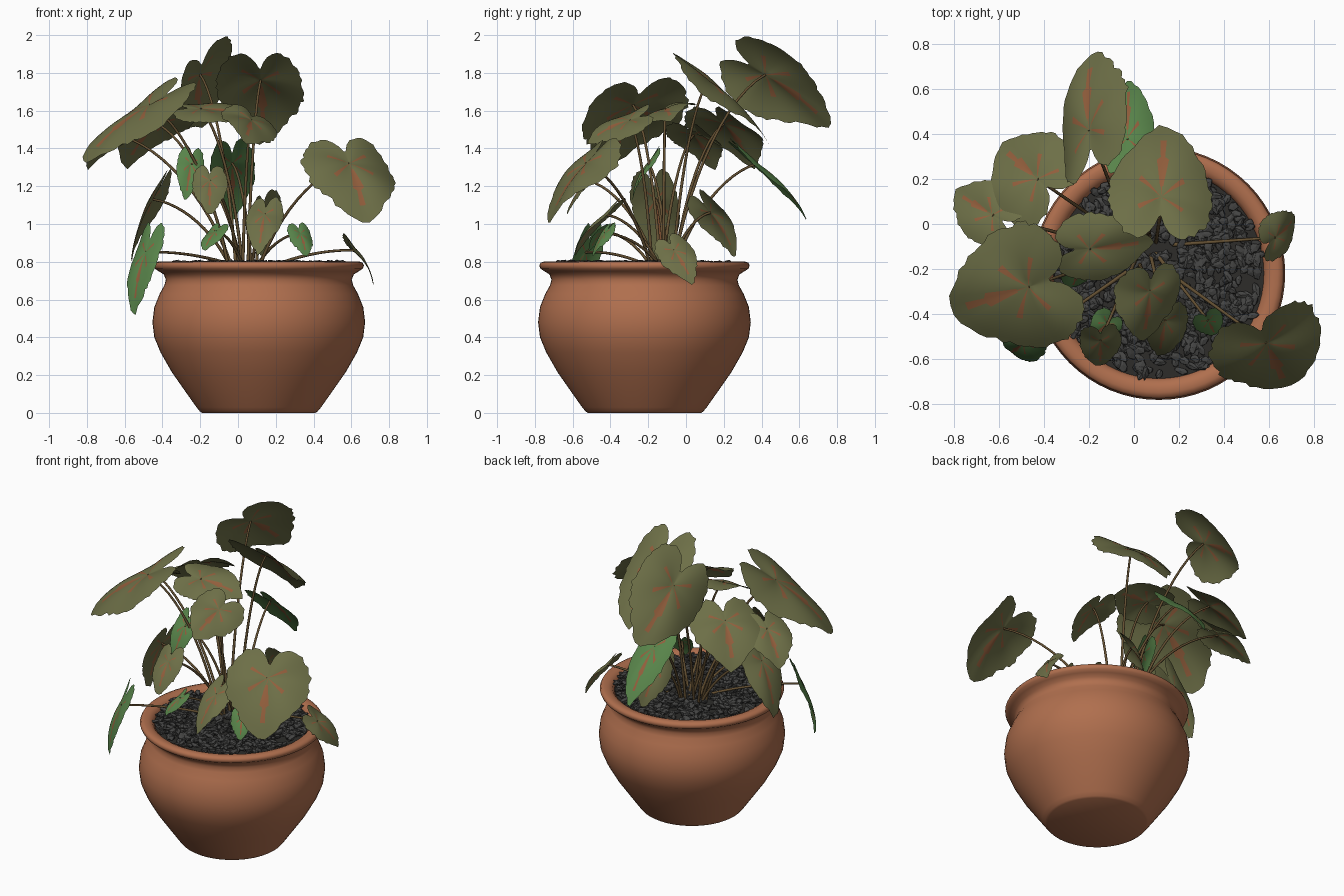
import bpy, bmesh, math, random
from mathutils import Vector, Matrix

random.seed(4)
if "Cube" in bpy.data.objects:
    bpy.data.objects.remove(bpy.data.objects["Cube"], do_unlink=True)


def material(name, *rgb):
    linear = [((c / 255 + 0.055) / 1.055) ** 2.4 for c in rgb] + [1]
    mat = bpy.data.materials.new(name)
    mat.diffuse_color = linear
    mat.use_nodes = True
    shader = mat.node_tree.nodes["Principled BSDF"]
    shader.inputs["Base Color"].default_value = linear
    shader.inputs["Roughness"].default_value = 0.8
    return mat


TERRACOTTA = material("terracotta", 176, 111, 78)
SOIL = material("dark soil", 45, 44, 42)
STONE = material("charcoal stone", 68, 68, 67)
OLIVE = material("olive leaf", 109, 111, 71)
GREEN = material("fresh green leaf", 88, 132, 74)
VEIN = material("rust vein", 146, 94, 60)
STEM = material("brown stem", 100, 80, 50)
CENTRE = Vector((0.11, -0.22, 0))


def add_mesh(name, bm, mats, smooth=None):
    mesh = bpy.data.meshes.new(name)
    bm.to_mesh(mesh)
    bm.free()
    obj = bpy.data.objects.new(name, mesh)
    bpy.context.collection.objects.link(obj)
    for mat in mats:
        mesh.materials.append(mat)
    if smooth:
        bpy.ops.object.select_all(action="DESELECT")
        obj.select_set(True)
        bpy.context.view_layer.objects.active = obj
        bpy.ops.object.shade_smooth_by_angle(angle=math.radians(smooth))
    return obj


def lathe(name, profile, mat, steps=64):
    bm = bmesh.new()
    verts = [bm.verts.new((r, 0, z)) for r, z in profile]
    edges = [bm.edges.new(pair) for pair in zip(verts, verts[1:])]
    bmesh.ops.spin(bm, geom=verts + edges, axis=(0, 0, 1), cent=(0, 0, 0),
                   angle=math.tau, steps=steps)
    bmesh.ops.remove_doubles(bm, verts=bm.verts, dist=0.0005)
    bmesh.ops.recalc_face_normals(bm, faces=bm.faces)
    obj = add_mesh(name, bm, [mat], 55)
    obj.location = CENTRE
    return obj


# Round-bellied pot with a rolled rim, and the soil inside it
lathe("pot", [(0, 0), (0.3, 0), (0.312, 0.008), (0.33, 0.03),
              (0.39, 0.115), (0.46, 0.215), (0.52, 0.32), (0.553, 0.4), (0.563, 0.48),
              (0.553, 0.56), (0.525, 0.63), (0.5, 0.675), (0.492, 0.705), (0.503, 0.733),
              (0.53, 0.75), (0.55, 0.763), (0.557, 0.78), (0.55, 0.795), (0.53, 0.802),
              (0.505, 0.8), (0.482, 0.79), (0.468, 0.765), (0.46, 0.7)], TERRACOTTA)
lathe("soil", [(0, 0.772), (0.468, 0.772)], SOIL)

# Angular gravel scattered over the soil
bm = bmesh.new()
for _ in range(750):
    r, a = 0.46 * math.sqrt(random.random()), random.uniform(0, math.tau)
    size = Matrix.Diagonal((random.uniform(0.024, 0.04), random.uniform(0.015, 0.022), 0.012, 1))
    tilt = Matrix.Rotation(random.uniform(-0.4, 0.4), 4, "Y")
    turn = Matrix.Rotation(random.uniform(0, math.tau), 4, "Z")
    spot = Matrix.Translation((r * math.cos(a), r * math.sin(a), random.uniform(0.776, 0.796)))
    new = bmesh.ops.create_icosphere(bm, subdivisions=1, radius=1,
                                     matrix=spot @ turn @ tilt @ size)
    for v in new["verts"]:
        v.co += Vector([random.uniform(-0.003, 0.003) for _ in range(3)])
add_mesh("gravel", bm, [STONE]).location = CENTRE

# Heart outline: angle from the tip in degrees, distance from the stem joint
HEART = [(0, 1), (12, 0.85), (30, 0.7), (55, 0.62), (85, 0.56), (115, 0.56),
         (140, 0.57), (155, 0.53), (168, 0.4), (176, 0.25), (180, 0.17)]
RINGS, SPOKES = 8, 64


def heart_radius(angle):
    deg = abs(math.degrees(angle))
    for (a, ra), (b, rb) in zip(HEART, HEART[1:]):
        if deg <= b:
            return ra + (rb - ra) * (deg - a) / (b - a)
    return HEART[-1][1]


def is_vein(spoke, ring):
    if spoke == 0:
        return ring < RINGS - 1
    if spoke == 1:
        return 1 < ring < RINGS - 3
    return spoke in (8, 9, 21, 22) and ring < RINGS - 3


def leaf(name, joint, tip, width, roll, mat):
    joint, tip = Vector(joint), Vector(tip)
    axis = tip - joint
    length = axis.length
    axis.normalize()
    side = Matrix.Rotation(-math.radians(roll), 3, axis) @ axis.cross((0, 0, 1)).normalized()
    normal = side.cross(axis)
    phase = random.uniform(0, math.tau)
    bm = bmesh.new()
    hub = bm.verts.new(joint)
    previous = None
    angles = [(i + 0.5) / SPOKES * math.tau - math.pi for i in range(SPOKES)]
    ragged = [random.uniform(0.95, 1.03) for _ in angles]
    for ring in range(1, RINGS + 1):
        row = []
        for angle, rag in zip(angles, ragged):
            r = heart_radius(angle) * ring / RINGS * (rag if ring == RINGS else 1)
            u = r * math.sin(angle) * width / 1.14
            v = r * math.cos(angle)
            # Arched midrib, raised crease, drooping wavy margins
            arch = 0.25 * v * (1 - v) if v > 0 else 0.2 * v
            lift = arch * length + 0.16 * abs(u) - 0.7 * u * u / width
            lift += 0.05 * width * r * math.sin(3 * angle + phase)
            row.append(bm.verts.new(joint + side * u + axis * v * length + normal * lift))
        for i in range(SPOKES):
            j = (i + 1) % SPOKES
            if previous:
                face = bm.faces.new((previous[i], row[i], row[j], previous[j]))
            else:
                face = bm.faces.new((hub, row[i], row[j]))
            # Rust colour along the midrib and the side veins
            if is_vein(abs(i + 1 - SPOKES // 2), ring):
                face.material_index = 1
        previous = row
    bmesh.ops.recalc_face_normals(bm, faces=bm.faces)
    add_mesh(name, bm, [mat, VEIN], 60)


# Leaves: joint, tip, width, roll about the midrib
UPPER = {
    "top_back_leaf": ((-0.2, 0.42, 1.79), (-0.16, 0.78, 1.49), 0.48, 54),
    "centre_back_leaf": ((0.12, 0.12, 1.76), (0.13, 0.43, 1.4), 0.47, -5),
    "large_right_leaf": ((-0.47, -0.28, 1.63), (-0.81, -0.38, 1.28), 0.58, 6),
    "large_left_leaf": ((0.59, -0.53, 1.32), (0.68, -0.73, 1.0), 0.52, 0),
    "front_centre_leaf": ((0.07, -0.3, 1.55), (0.03, -0.52, 1.42), 0.32, 28),
    "inner_leaf": ((-0.2, -0.11, 1.61), (0.1, -0.07, 1.55), 0.32, -20),
    "back_right_leaf": ((-0.43, 0.2, 1.53), (-0.61, 0.36, 1.3), 0.44, 0),
    "outer_right_leaf": ((-0.63, 0.04, 1.47), (-0.81, 0.15, 1.29), 0.29, 0),
}
LOWER = {
    "drooping_right_leaf": ((-0.45, -0.16, 1.13), (-0.56, -0.13, 0.78), 0.27, 0),
    "rim_left_leaf": ((0.63, -0.06, 0.86), (0.72, 0.04, 0.68), 0.2, -35),
    "low_front_leaf": ((0.14, -0.43, 1.05), (0.11, -0.59, 0.83), 0.2, 0),
    "front_right_leaf": ((-0.15, -0.52, 1.23), (-0.15, -0.63, 1.04), 0.19, 0),
    "low_back_leaf": ((0.13, 0.13, 1.06), (0.14, 0.27, 0.82), 0.23, 45),
}
FRESH = {
    "green_back_leaf": ((-0.03, 0.38, 1.32), (-0.02, 0.64, 1.0), 0.24, 5),
    "green_hanging_leaf": ((-0.49, -0.53, 0.85), (-0.55, -0.57, 0.51), 0.2, 10),
    "green_inner_leaf": ((-0.25, -0.2, 1.32), (-0.28, -0.29, 1.12), 0.15, 25),
    "green_left_sprout": ((0.33, -0.43, 0.95), (0.36, -0.49, 0.82), 0.14, 0),
    "green_right_sprout": ((-0.12, -0.44, 0.96), (-0.18, -0.51, 0.85), 0.14, 0),
}
joints = []
for group, mat in ((UPPER, OLIVE), (LOWER, OLIVE), (FRESH, GREEN)):
    for name, (joint, tip, width, roll) in group.items():
        leaf(name, joint, tip, width, roll, mat)
        joints.append(Vector(joint))

# Thin stems arching from the crown to every leaf
curve = bpy.data.curves.new("stems", "CURVE")
curve.dimensions = "3D"
curve.bevel_depth = 0.009
curve.bevel_resolution = 2
curve.resolution_u = 12
curve.materials.append(STEM)
for joint in joints:
    spread = Vector((joint.x, joint.y + 0.1, 0))
    base = Vector((0.04, -0.11, 0.77)) + 0.15 * spread
    base += Vector((random.uniform(-0.04, 0.04), random.uniform(-0.04, 0.04), 0))
    across = joint - base
    across.z = 0
    rise = joint.z - base.z
    spline = curve.splines.new("BEZIER")
    spline.bezier_points.add(1)
    first, last = spline.bezier_points
    for point in (first, last):
        point.handle_left_type = point.handle_right_type = "FREE"
    first.co = first.handle_left = base
    first.handle_right = base + across * 0.2 + Vector((0, 0, rise * 0.5))
    last.co = last.handle_right = joint
    last.handle_left = joint - across * 0.4 + Vector((0, 0, 0.02 - rise * 0.12))
    last.radius = 0.7
stems = bpy.data.objects.new("stems", curve)
bpy.context.collection.objects.link(stems)
